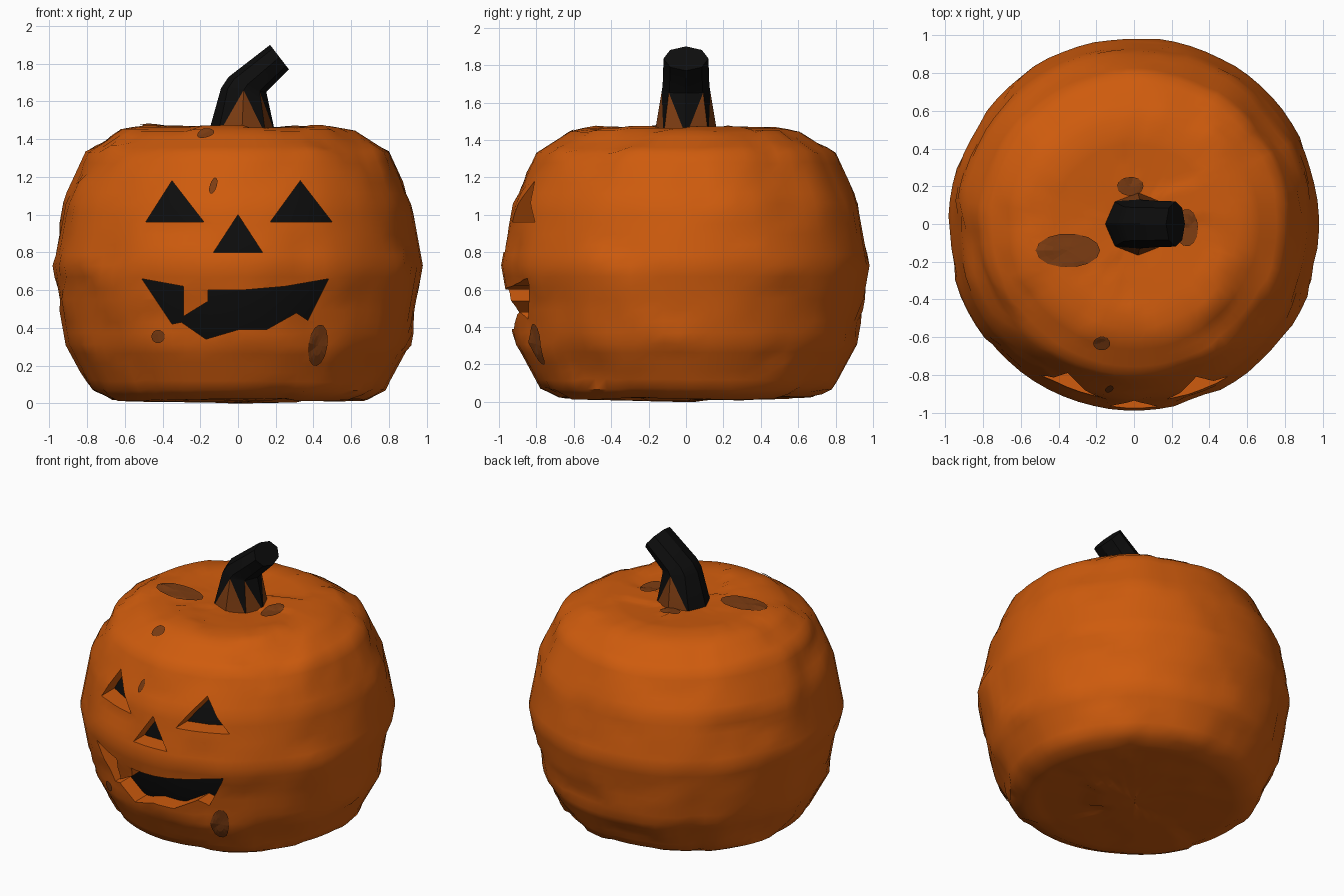
import bpy, bmesh, math
from mathutils import Vector, noise
from mathutils.bvhtree import BVHTree

if "Cube" in bpy.data.objects:
    bpy.data.objects.remove(bpy.data.objects["Cube"])


def material(name, rgb):
    m = bpy.data.materials.new(name)
    m.diffuse_color = (*rgb, 1)
    m.use_nodes = True
    m.node_tree.nodes["Principled BSDF"].inputs["Base Color"].default_value = m.diffuse_color
    return m


ORANGE = material("pumpkin orange", (0.62, 0.105, 0.004))
BROWN = material("bruise brown", (0.2, 0.045, 0.006))
BLACK = material("charcoal black", (0.004, 0.004, 0.004))


def make(name, verts, faces, mats):
    me = bpy.data.meshes.new(name)
    me.from_pydata(verts, [], faces)
    bm = bmesh.new()
    bm.from_mesh(me)
    bmesh.ops.recalc_face_normals(bm, faces=bm.faces)
    bm.to_mesh(me)
    bm.free()
    for m in mats:
        me.materials.append(m)
    ob = bpy.data.objects.new(name, me)
    bpy.context.collection.objects.link(ob)
    return ob


def smooth(ob, angle):
    bpy.ops.object.select_all(action='DESELECT')
    ob.select_set(True)
    bpy.context.view_layer.objects.active = ob
    bpy.ops.object.shade_smooth_by_angle(angle=math.radians(angle))


# Squat gourd profile (radius, height)
PROFILE = [(0, 0.005), (0.68, 0.02), (0.78, 0.07), (0.91, 0.31), (0.985, 0.73),
           (0.925, 1.06), (0.80, 1.33), (0.62, 1.445), (0.48, 1.47), (0.2, 1.45), (0, 1.43)]
CENTRE = Vector((0, 0, 0.73))


def chip(p):
    """Irregular, slightly raised or sunken plates like a roughly hewn skin."""
    q = p * 3.2 + 0.35 * noise.noise_vector(p * 3)
    cell = noise.voronoi(q)[1][0]
    step = noise.cell(cell * 7.3)
    return CENTRE + (p - CENTRE) * (1 + 0.012 * max(-1, min(1, step)))


def gourd(name, mat, sides, steps, scale=1.0, chipped=False):
    pts = []
    for (r0, z0), (r1, z1) in zip(PROFILE, PROFILE[1:]):
        n = max(1, round(math.hypot(r1 - r0, z1 - z0) / steps))
        pts += [(r0 + (r1 - r0) * i / n, z0 + (z1 - z0) * i / n) for i in range(n)]
    pts = pts[1:]
    verts = []
    for r, z in pts:
        for k in range(sides):
            a = math.tau * (k + 0.5) / sides
            p = Vector((r * math.cos(a), r * math.sin(a), z))
            verts.append(chip(p) if chipped else p)
    verts += [Vector((0, 0, PROFILE[0][1])), Vector((0, 0, PROFILE[-1][1]))]
    verts = [CENTRE + (v - CENTRE) * scale for v in verts]
    for v in verts:
        v.z = max(0, v.z)
    low, high, top = len(verts) - 2, len(verts) - 1, (len(pts) - 1) * sides
    faces = []
    for k in range(sides):
        n = (k + 1) % sides
        faces += [(low, n, k), (high, top + k, top + n)]
        for j in range(len(pts) - 1):
            a, b = j * sides, (j + 1) * sides
            faces.append((a + k, a + n, b + n, b + k))
    return make(name, verts, faces, [mat])


# Skin and the dark inside seen through the carving
body = gourd("pumpkin_body", ORANGE, 72, 0.06, chipped=True)
core = gourd("dark_inside", BLACK, 24, 0.2, scale=0.88)

# Carved face: outlines in x and z
CARVING = {
    "left_eye": [(-0.49, 0.96), (-0.18, 0.96), (-0.35, 1.18)],
    "right_eye": [(0.17, 0.96), (0.50, 0.96), (0.33, 1.18)],
    "nose": [(-0.13, 0.80), (0.13, 0.80), (0, 1.0)],
    "mouth": [(-0.51, 0.66), (-0.29, 0.62), (-0.29, 0.46), (-0.16, 0.54), (-0.16, 0.60),
              (0.02, 0.60), (0.25, 0.62), (0.48, 0.66), (0.37, 0.44), (0.31, 0.48),
              (0.15, 0.39), (0, 0.39), (-0.17, 0.34), (-0.30, 0.43), (-0.35, 0.42)],
}
for name, outline in CARVING.items():
    n = len(outline)
    verts = [(x, y, z) for y in (-1.3, -0.45) for x, z in outline]
    faces = [tuple(range(n)), tuple(range(2 * n - 1, n - 1, -1))]
    faces += [(i, i + n, (i + 1) % n + n, (i + 1) % n) for i in range(n)]
    cutter = make(name + "_cutter", verts, faces, [ORANGE])
    cutter.hide_render = True
    mod = body.modifiers.new(name, 'BOOLEAN')
    mod.operation, mod.solver, mod.object = 'DIFFERENCE', 'EXACT', cutter
    bpy.context.view_layer.objects.active = body
    bpy.ops.object.modifier_apply(modifier=mod.name)
    bpy.data.objects.remove(cutter)
smooth(body, 45)
smooth(core, 45)

# Brown bruises: thin plates draped on the skin
bm = bmesh.new()
bm.from_mesh(body.data)
skin = BVHTree.FromBMesh(bm)


def bruise(name, side, u, v, ru, rv, tilt=0):
    verts, faces, n, rings = [], [], 14, 4
    for j in range(rings + 1):
        for k in range(n):
            a, s = math.tau * k / n, j / rings
            du, dv = ru * s * math.cos(a), rv * s * math.sin(a)
            pu = u + du * math.cos(tilt) - dv * math.sin(tilt)
            pv = v + du * math.sin(tilt) + dv * math.cos(tilt)
            start, ray = ((pu, -2, pv), (0, 1, 0)) if side == "front" else ((pu, pv, 3), (0, 0, -1))
            hit, normal = skin.ray_cast(Vector(start), Vector(ray))[:2]
            verts.append(hit + normal * 0.008)
    for j in range(rings):
        for k in range(n):
            m = (k + 1) % n
            faces.append((j * n + k, j * n + m, j * n + n + m, j * n + n + k))
    make(name, verts, faces, [BROWN])


bruise("chin_bruise", "front", 0.42, 0.31, 0.05, 0.11, -0.15)
bruise("cheek_bruise", "front", -0.42, 0.355, 0.035, 0.035)
bruise("brow_bruise", "front", -0.13, 1.15, 0.018, 0.045, -0.3)
bruise("crown_bruise_left", "top", -0.35, -0.14, 0.17, 0.09)
bruise("crown_bruise_right", "top", 0.28, -0.02, 0.06, 0.10)
bruise("crown_bruise_back", "top", -0.02, 0.20, 0.07, 0.05)
bruise("crown_bruise_front", "top", -0.17, -0.63, 0.045, 0.035)
bm.free()

# Bent eight-sided stem: centre x, centre z, cross axis x, cross axis z, depth
RINGS = [(0.02, 1.42, 0.18, 0.0, 0.17), (0.03, 1.66, 0.12, -0.01, 0.13),
         (0.05, 1.69, 0.10, -0.04, 0.125), (0.22, 1.835, 0.05, -0.065, 0.12)]
verts, faces, mats = [], [], []
for cx, cz, ax, az, d in RINGS:
    for k in range(8):
        c, s = math.cos(k * math.pi / 4), math.sin(k * math.pi / 4)
        verts.append((cx + ax * c, d * s, cz + az * c))
for j in range(3):
    for k in range(8):
        n = (k + 1) % 8
        b0, b1, t0, t1 = j * 8 + k, j * 8 + n, j * 8 + 8 + k, j * 8 + 8 + n
        if j:
            faces.append((b0, b1, t1, t0))
            mats.append(0)
        else:
            # brown skin climbs the stem foot as upright triangles
            peak_first = k in (2, 3, 6, 7)
            faces += [(b0, b1, t0), (b1, t1, t0)] if peak_first else [(b0, b1, t1), (b0, t1, t0)]
            mats += [0 if k in (3, 4) else 1, 0]
faces += [tuple(range(7, -1, -1)), tuple(range(24, 32))]
mats += [0, 0]
stem = make("stem", verts, faces, [BLACK, BROWN])
for poly, m in zip(stem.data.polygons, mats):
    poly.material_index = m
smooth(stem, 30)
